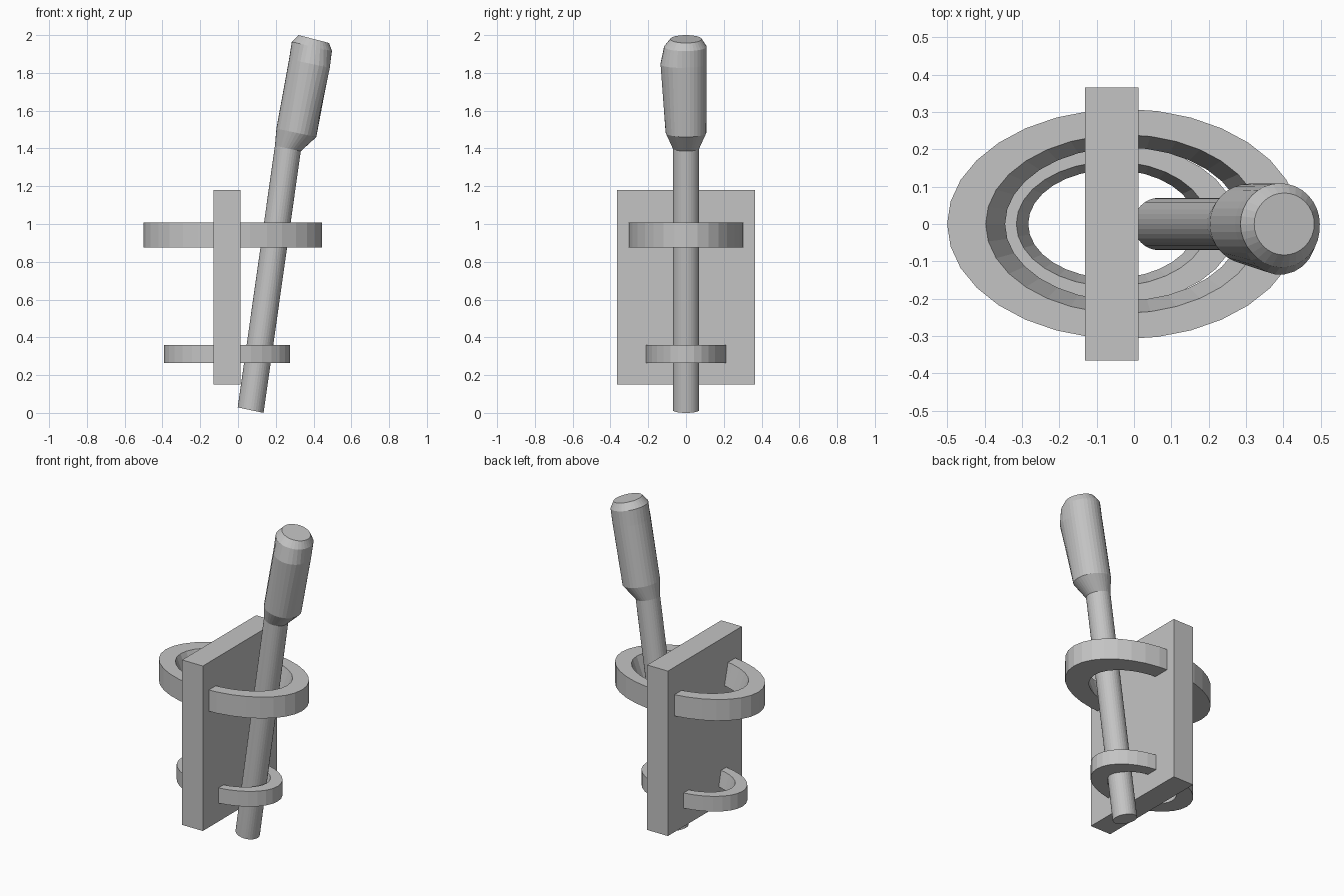
import bpy, bmesh
from math import sin, cos, pi, radians
from mathutils import Vector

cube = bpy.data.objects.get("Cube")
if cube:
    bpy.data.objects.remove(cube, do_unlink=True)

SEGMENTS = 32

grey = bpy.data.materials.new("plain_grey")
grey.use_nodes = True
grey.diffuse_color = (0.55, 0.55, 0.55, 1)
bsdf = next(n for n in grey.node_tree.nodes if n.type == "BSDF_PRINCIPLED")
bsdf.inputs["Base Color"].default_value = grey.diffuse_color


def finish(name, bm):
    bmesh.ops.recalc_face_normals(bm, faces=bm.faces)
    mesh = bpy.data.meshes.new(name)
    bm.to_mesh(mesh)
    bm.free()
    mesh.materials.append(grey)
    obj = bpy.data.objects.new(name, mesh)
    bpy.context.collection.objects.link(obj)
    return obj


def loft(name, rings, closed=False):
    """Bridge successive loops of points; cap the ends or join them up."""
    bm = bmesh.new()
    loops = [[bm.verts.new(p) for p in ring] for ring in rings]
    pairs = list(zip(loops, loops[1:]))
    if closed:
        pairs.append((loops[-1], loops[0]))
    else:
        bm.faces.new(loops[0])
        bm.faces.new(loops[-1])
    for a, b in pairs:
        for i in range(SEGMENTS):
            j = (i + 1) % SEGMENTS
            bm.faces.new((a[i], a[j], b[j], b[i]))
    return finish(name, bm)


def ellipse(cx, z, rx, ry):
    angles = [2 * pi * i / SEGMENTS for i in range(SEGMENTS)]
    return [(cx + rx * cos(a), ry * sin(a), z) for a in angles]


def tilted_circle(x, z, r, tilt=12, bulge=0):
    """Circle leaning towards +x, with an optional swelling at the front."""
    t = radians(tilt)
    points = []
    for i in range(SEGMENTS):
        a = 2 * pi * i / SEGMENTS
        swell = max(0, cos(1.4 * (a - radians(290)))) if abs(a - radians(290)) < 1.1 else 0
        rr = r + bulge * swell
        points.append(Vector((x + rr * cos(a) * cos(t), rr * sin(a),
                              z - rr * cos(a) * sin(t))))
    return points


# Upright plate
bm = bmesh.new()
bmesh.ops.create_cube(bm, size=1)
for v in bm.verts:
    v.co = Vector((v.co.x * 0.143 - 0.059, v.co.y * 0.73, v.co.z * 1.03 + 0.665))
finish("plate", bm)


# Oval rings, each with a hole that narrows downwards
def oval_ring(name, cx, bottom, top, outer, hole_top, hole_bottom):
    loft(name, [ellipse(cx, bottom, *outer), ellipse(cx, top, *outer),
                ellipse(cx, top, *hole_top), ellipse(cx, bottom, *hole_bottom)],
         closed=True)


oval_ring("upper_ring", -0.028, 0.875, 1.008,
          (0.472, 0.308), (0.369, 0.239), (0.317, 0.205))
oval_ring("lower_ring", -0.058, 0.265, 0.36,
          (0.333, 0.216), (0.257, 0.167), (0.225, 0.145))

# Leaning rod with an offset grip that swells near the top of its front
loft("rod_and_grip", [
    tilted_circle(0.067, 0.0146, 0.07),
    tilted_circle(0.264, 1.40, 0.07),
    tilted_circle(0.309, 1.483, 0.108),
    tilted_circle(0.377, 1.85, 0.109, bulge=0.029),
    tilted_circle(0.391, 1.94, 0.109, tilt=13, bulge=0.008),
    tilted_circle(0.402, 1.979, 0.083, tilt=14.5),
])
